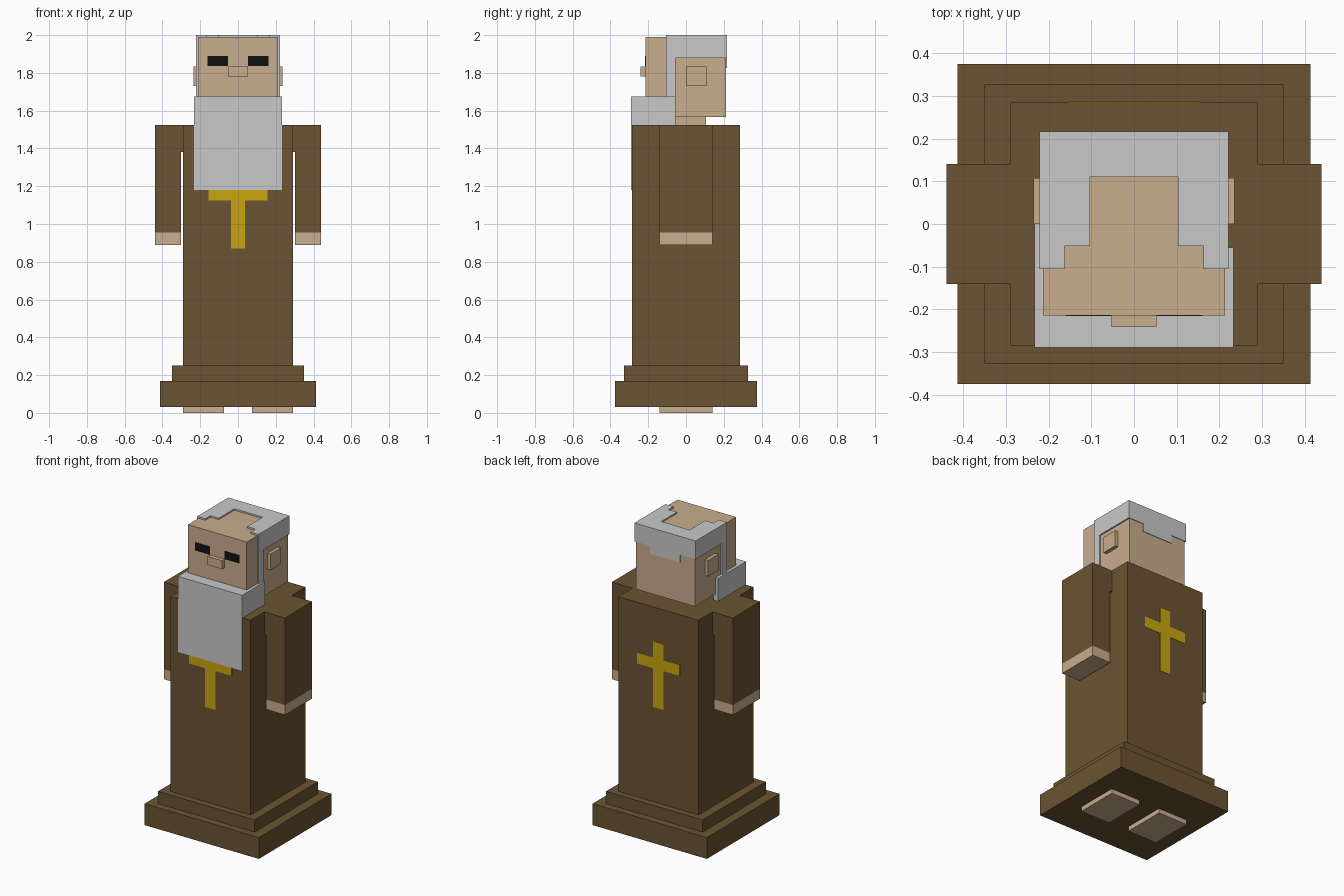
import bpy, bmesh
from mathutils import Vector

if "Cube" in bpy.data.objects:
    bpy.data.objects.remove(bpy.data.objects["Cube"])


def material(name, hex_code):
    rgb = [int(hex_code[i:i + 2], 16) / 255 for i in (0, 2, 4)]
    lin = [c / 12.92 if c <= 0.04045 else ((c + 0.055) / 1.055) ** 2.4 for c in rgb]
    m = bpy.data.materials.new(name)
    m.diffuse_color = (*lin, 1)
    m.use_nodes = True
    m.node_tree.nodes["Principled BSDF"].inputs["Base Color"].default_value = m.diffuse_color
    return m


BROWN = material("brown cloth", "6B5433")
SKIN = material("skin", "C9AD8D")
GREY = material("grey hair", "C9C9C9")
GOLD = material("gold", "C8A50F")
BLACK = material("black", "111111")


def prism(name, mat, points, axis, lo, hi):
    """Extrude a 2D outline along an axis; outline uses the other two axes in order."""
    def place(p, d):
        v = list(p)
        v.insert("xyz".index(axis), d)
        return Vector(v)
    bm = bmesh.new()
    face = bm.faces.new([bm.verts.new(place(p, lo)) for p in points])
    ext = bmesh.ops.extrude_face_region(bm, geom=[face])
    verts = [g for g in ext["geom"] if isinstance(g, bmesh.types.BMVert)]
    bmesh.ops.translate(bm, verts=verts, vec=place((0, 0), hi - lo))
    bmesh.ops.recalc_face_normals(bm, faces=bm.faces)
    mesh = bpy.data.meshes.new(name)
    bm.to_mesh(mesh)
    bm.free()
    mesh.materials.append(mat)
    ob = bpy.data.objects.new(name, mesh)
    bpy.context.collection.objects.link(ob)
    return ob


def box(name, mat, x0, x1, y0, y1, z0, z1):
    return prism(name, mat, [(x0, y0), (x1, y0), (x1, y1), (x0, y1)], "z", z0, z1)


def mirrored(points):
    """Complete a right-half outline with its mirror image."""
    return points + [(-x, v) for x, v in reversed(points)]


# Robe: body and two wider hem tiers
box("robe_body", BROWN, -0.29, 0.29, -0.285, 0.285, 0.25, 1.525)
box("upper_hem", BROWN, -0.35, 0.35, -0.327, 0.327, 0.17, 0.25)
box("lower_hem", BROWN, -0.414, 0.414, -0.375, 0.375, 0.03, 0.17)

# Gold crosses on the front and back of the robe
cross = mirrored([(0.037, 1.30), (0.037, 1.197), (0.155, 1.197),
                  (0.155, 1.125), (0.037, 1.125), (0.037, 0.87)])
prism("front_cross", GOLD, cross, "y", -0.287, -0.284)
prism("back_cross", GOLD, cross, "y", 0.284, 0.287)

# Head, neck and nose
box("head", SKIN, -0.213, 0.213, -0.214, 0.213, 1.567, 1.99)
box("neck", SKIN, -0.107, 0.107, -0.107, 0.107, 1.51, 1.567)
box("nose", SKIN, -0.053, 0.053, -0.241, -0.21, 1.78, 1.835)

# Beard: front slab wrapping the jaw, reaching further back on the left
beard = [(-0.233, -0.29), (0.233, -0.29), (0.233, -0.055), (0.2, -0.055),
         (0.2, -0.2), (-0.2, -0.2), (-0.2, 0), (-0.233, 0)]
prism("beard", GREY, beard, "z", 1.18, 1.675)

# Hair: stepped ring on top, with back fringe below it
top = mirrored([(0.222, 0.217), (0.222, -0.105), (0.163, -0.105),
                (0.163, -0.052), (0.103, -0.052), (0.103, 0.11)])
prism("hair_top", GREY, top, "z", 1.985, 2.0)
fringe = mirrored([(0.212, 1.985), (0.212, 1.88), (0.108, 1.88), (0.108, 1.827)])
prism("hair_back", GREY, fringe, "y", 0.205, 0.217)

# Parts repeated on both sides
side_hair = [(-0.105, 1.985), (0.217, 1.985), (0.217, 1.88),
             (-0.055, 1.88), (-0.055, 1.67), (-0.105, 1.67)]
arm = [(0.29, 1.525), (0.439, 1.525), (0.439, 0.955),
       (0.303, 0.955), (0.303, 1.38), (0.29, 1.38)]
for side, s in (("right", 1), ("left", -1)):
    def sbox(name, mat, a, b, *rest):
        box(f"{side}_{name}", mat, min(a * s, b * s), max(a * s, b * s), *rest)
    prism(f"{side}_arm", BROWN, [(x * s, z) for x, z in arm], "y", -0.141, 0.141)
    sbox("hand", SKIN, 0.303, 0.439, -0.141, 0.141, 0.89, 0.955)
    sbox("foot", SKIN, 0.075, 0.29, -0.141, 0.141, 0, 0.04)
    sbox("ear", SKIN, 0.2, 0.236, 0, 0.108, 1.73, 1.835)
    sbox("eye", BLACK, 0.053, 0.161, -0.216, -0.21, 1.836, 1.889)
    prism(f"{side}_side_hair", GREY, side_hair, "x",
          min(0.212 * s, 0.222 * s), max(0.212 * s, 0.222 * s))
